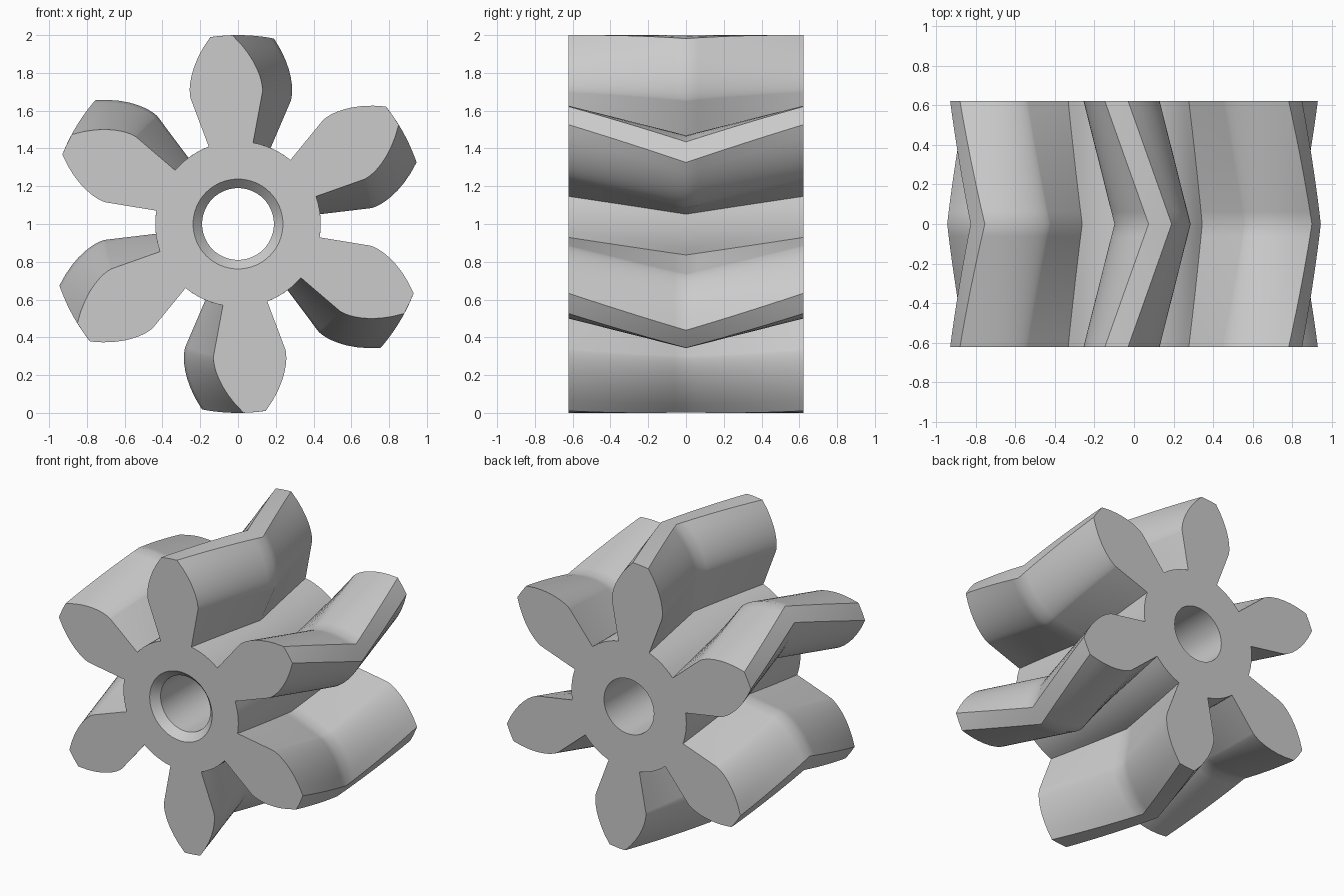
import bpy
import bmesh
from math import acos, tan, radians, cos, sin, pi, sqrt

cube = bpy.data.objects.get("Cube")
if cube:
    bpy.data.objects.remove(cube, do_unlink=True)

TEETH = 6
HALF_LENGTH = 0.622
ROOT, BASE, TIP = 0.438, 0.708, 1.0      # root, base and tip circles
HALF_ANGLE = radians(15.6)               # half the tooth width at its root
MID_ANGLE, TWIST = radians(82.4), radians(12.7)
SLICES = 10                              # per half
BORE, BORE_MOUTH, CHAMFER = 0.19, 0.238, 0.05
CENTRE_Z = 1.0


def involute_offset(r):
    a = acos(BASE / r)
    return tan(a) - a


def tooth_profile():
    """(radius, angle) points for one tooth and the gap after it."""
    steps = 10
    flank = [(ROOT, HALF_ANGLE)]
    for i in range(steps + 1):
        # Even steps of roll angle along the involute
        roll = sqrt((TIP / BASE) ** 2 - 1) * i / steps
        r = BASE * sqrt(1 + roll * roll)
        flank.append((r, HALF_ANGLE - involute_offset(max(r, BASE))))
    points = [(r, -a) for r, a in flank]
    points.append((TIP, 0))
    points += reversed(flank)
    gap = 2 * pi / TEETH - 2 * HALF_ANGLE
    points += [(ROOT, HALF_ANGLE + gap * i / 6) for i in range(1, 6)]
    return points


def add_ring(bm, polar, y, turn=0):
    return [bm.verts.new((r * cos(a + turn), y, CENTRE_Z + r * sin(a + turn)))
            for r, a in polar]


def bridge(bm, rings):
    for one, two in zip(rings, rings[1:]):
        for i in range(len(one)):
            j = (i + 1) % len(one)
            bm.faces.new((one[i], one[j], two[j], two[i]))


def rim_edges(bm, ring):
    return [bm.edges.get((ring[i - 1], ring[i])) for i in range(len(ring))]


bm = bmesh.new()

# Toothed outside, swept along a V-shaped helix
outline = [(r, a + 2 * pi * t / TEETH)
           for t in range(TEETH) for r, a in tooth_profile()]
outer = []
for s in range(-SLICES, SLICES + 1):
    f = s / SLICES
    outer.append(add_ring(bm, outline, f * HALF_LENGTH,
                          MID_ANGLE + TWIST * abs(f)))
bridge(bm, outer)

# Bore with a chamfered front mouth
circle = [2 * pi * i / 64 for i in range(64)]
bore = [add_ring(bm, [(r, a) for a in circle], y)
        for r, y in ((BORE_MOUTH, -HALF_LENGTH),
                     (BORE, -HALF_LENGTH + CHAMFER),
                     (BORE, HALF_LENGTH))]
bridge(bm, bore)

# Flat end faces around the bore
for end, direction in ((0, -1), (-1, 1)):
    edges = rim_edges(bm, outer[end]) + rim_edges(bm, bore[end])
    bmesh.ops.triangle_fill(bm, edges=edges, use_beauty=True,
                            normal=(0, direction, 0))
bmesh.ops.recalc_face_normals(bm, faces=bm.faces[:])

mesh = bpy.data.meshes.new("herringbone_gear")
bm.to_mesh(mesh)
bm.free()
gear = bpy.data.objects.new("herringbone_gear", mesh)
bpy.context.collection.objects.link(gear)

# Plain grey
grey = bpy.data.materials.new("light_grey")
grey.use_nodes = True
colour = (0.6, 0.6, 0.6, 1)
grey.diffuse_color = colour
grey.node_tree.nodes["Principled BSDF"].inputs["Base Color"].default_value = colour
mesh.materials.append(grey)

# Smooth flanks with crisp edges
bpy.ops.object.select_all(action="DESELECT")
gear.select_set(True)
bpy.context.view_layer.objects.active = gear
bpy.ops.object.shade_smooth_by_angle(angle=radians(30))
